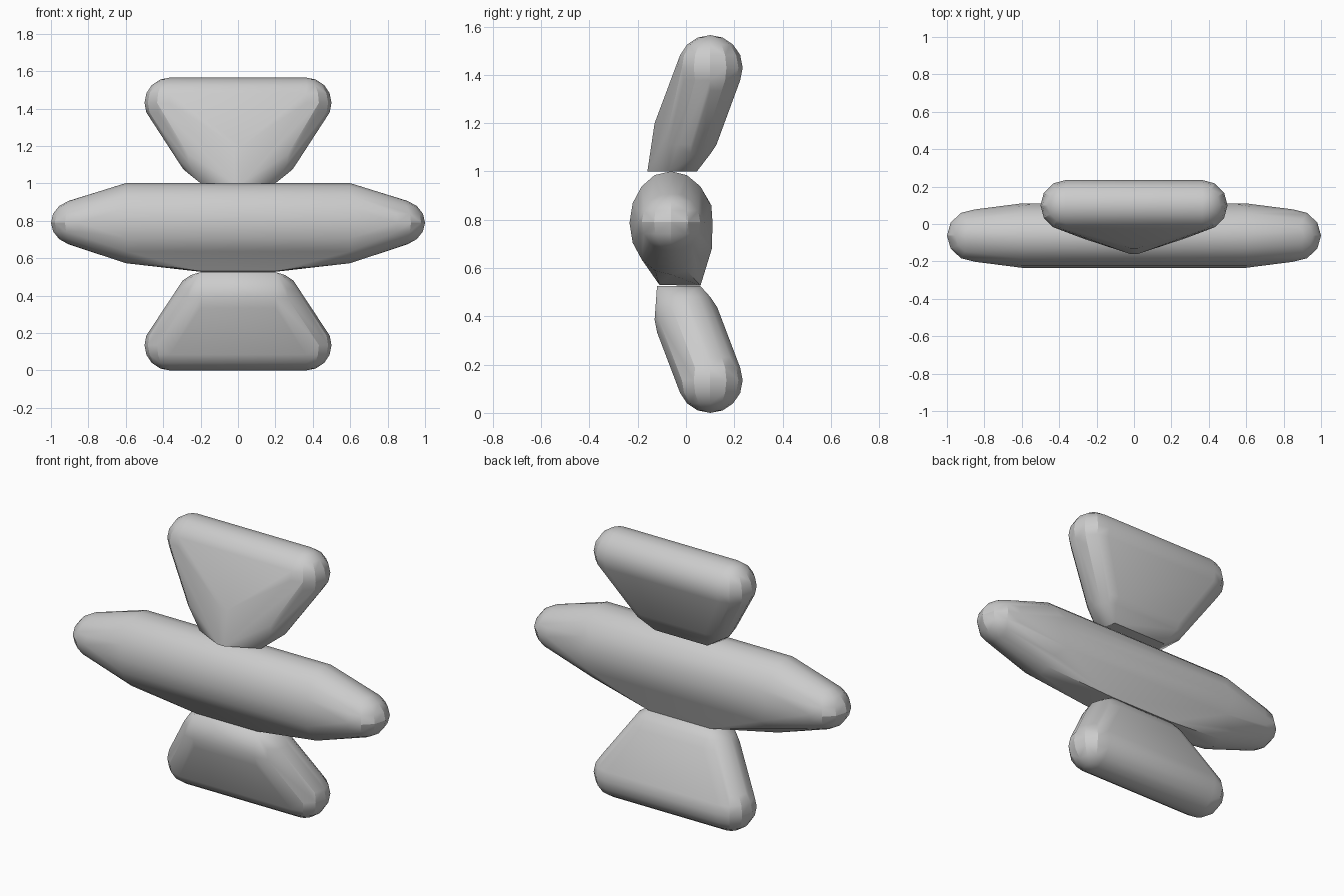
import bpy, bmesh, math
from mathutils import Matrix, Vector

cube = bpy.data.objects.get("Cube")
if cube:
    bpy.data.objects.remove(cube, do_unlink=True)

grey = bpy.data.materials.new("plain grey")
grey.use_nodes = True
colour = (0.6, 0.6, 0.6, 1)
grey.diffuse_color = colour
grey.node_tree.nodes["Principled BSDF"].inputs["Base Color"].default_value = colour


def hull(name, balls, points):
    """Convex hull around ellipsoids and corner points, mirrored across x."""
    bm = bmesh.new()
    for side in (-1, 1):
        for (x, y, z), radii in balls:
            place = Matrix.Translation((side * x, y, z)) @ Matrix.Diagonal((*radii, 1))
            bmesh.ops.create_uvsphere(bm, u_segments=12, v_segments=8, radius=1, matrix=place)
        for x, y, z in points:
            bm.verts.new((side * x, y, z))
    # keep only the point cloud, then wrap it
    bmesh.ops.delete(bm, geom=list(bm.edges), context='EDGES_FACES')
    bmesh.ops.remove_doubles(bm, verts=list(bm.verts), dist=0.002)
    bmesh.ops.convex_hull(bm, input=list(bm.verts))
    loose = [v for v in bm.verts if not v.link_faces]
    bmesh.ops.delete(bm, geom=loose, context='VERTS')
    bmesh.ops.dissolve_limit(bm, angle_limit=math.radians(2),
                             verts=list(bm.verts), edges=list(bm.edges))
    bmesh.ops.recalc_face_normals(bm, faces=list(bm.faces))
    mesh = bpy.data.meshes.new(name)
    bm.to_mesh(mesh)
    bm.free()
    mesh.materials.append(grey)
    obj = bpy.data.objects.new(name, mesh)
    bpy.context.collection.objects.link(obj)
    bpy.ops.object.select_all(action='DESELECT')
    obj.select_set(True)
    bpy.context.view_layer.objects.active = obj
    bpy.ops.object.shade_smooth_by_angle(angle=math.radians(25))
    return obj


def ball(r):
    return (r, r, r)


# Long central body with rounded ends, a flat back and a slight belly
hull("central_body",
     [((0.85, -0.062, 0.79), (0.15, 0.14, 0.125)),
      ((0.6, -0.062, 0.787), (0.02, 0.172, 0.214))],
     [(0.6, -0.13, 0.985), (0.6, 0.0, 0.985),
      (0.55, 0.105, 0.86), (0.55, 0.107, 0.68),
      (0.2, -0.11, 0.53), (0.2, 0.06, 0.527)])

# Upper wedge, leaning back and coming to a keel at its lower front
hull("upper_wedge",
     [((0.365, 0.1, 1.43), ball(0.135)),
      ((0.21, 0.02, 1.155), ball(0.115))],
     [(0.02, -0.16, 1.0), (0.02, -0.13, 1.2),
      (0.2, -0.07, 1.0), (0.17, 0.045, 1.0)])

# Lower wedge, leaning back towards its foot
hull("lower_wedge",
     [((0.365, 0.1, 0.135), ball(0.135)),
      ((0.2, 0.005, 0.385), ball(0.135))],
     [(0.2, -0.12, 0.525), (0.2, 0.06, 0.525)])
